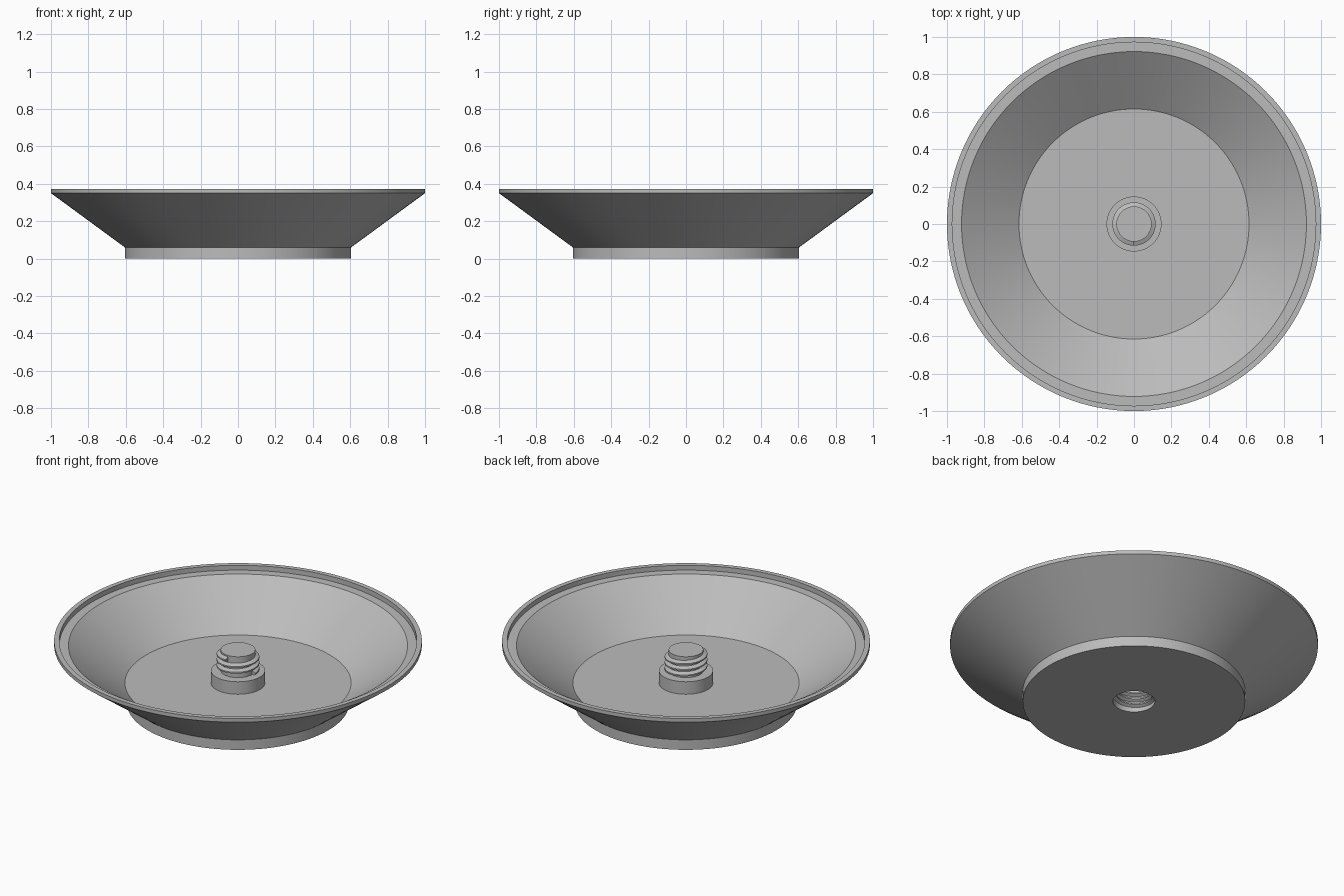
import bpy
import bmesh
from math import cos, sin, pi, radians

cube = bpy.data.objects.get("Cube")
if cube:
    bpy.data.objects.remove(cube, do_unlink=True)

# Single plain grey
grey = bpy.data.materials.new("plain grey")
grey.use_nodes = True
colour = (0.5, 0.5, 0.5, 1)
grey.diffuse_color = colour
grey.node_tree.nodes["Principled BSDF"].inputs["Base Color"].default_value = colour


def finish(bm, name, angle=30):
    bmesh.ops.recalc_face_normals(bm, faces=bm.faces)
    mesh = bpy.data.meshes.new(name)
    bm.to_mesh(mesh)
    bm.free()
    mesh.materials.append(grey)
    obj = bpy.data.objects.new(name, mesh)
    bpy.context.collection.objects.link(obj)
    bpy.ops.object.select_all(action="DESELECT")
    obj.select_set(True)
    bpy.context.view_layer.objects.active = obj
    bpy.ops.object.shade_smooth_by_angle(angle=radians(angle))
    return obj


def revolve(name, profile, segments=128):
    """Turn an (r, z) profile about z, capping both ends with a flat disc."""
    bm = bmesh.new()
    rings = [[bm.verts.new((r * cos(2 * pi * i / segments), r * sin(2 * pi * i / segments), z))
              for i in range(segments)] for r, z in profile]
    for a, b in zip(rings, rings[1:]):
        for i in range(segments):
            j = (i + 1) % segments
            bm.faces.new((a[i], a[j], b[j], b[i]))
    bm.faces.new(rings[0])
    bm.faces.new(rings[-1])
    return finish(bm, name)


def thread(name, root, crest, z0, turns, pitch, steps=48):
    """Sweep a trapezoid ridge along a helix, from root radius to crest radius."""
    bm = bmesh.new()
    section = [(root, -0.45), (crest, -0.12), (crest, 0.12), (root, 0.45)]
    rows = []
    for k in range(int(turns * steps) + 1):
        a = 2 * pi * k / steps
        z = z0 + pitch * k / steps
        rows.append([bm.verts.new((r * cos(a), r * sin(a), z + pitch * dz)) for r, dz in section])
    for p, q in zip(rows, rows[1:]):
        for i in range(4):
            j = (i + 1) % 4
            bm.faces.new((p[i], p[j], q[j], q[i]))
    bm.faces.new(rows[0])
    bm.faces.new(rows[-1])
    return finish(bm, name)


STUD, CREST, HOLE = 0.094, 0.116, 0.114
PITCH = 0.034

# Dish body: blind hole, foot, flared wall, stepped rim, floor, collar and stud
revolve("dish_body", [
    (HOLE, 0.16), (HOLE, 0), (0.605, 0), (0.605, 0.06),
    (1, 0.35), (1, 0.372), (0.972, 0.372), (0.972, 0.343), (0.922, 0.343),
    (0.615, 0.12), (0.147, 0.12), (0.147, 0.195), (STUD, 0.195), (STUD, 0.32),
])

# Screw threads on the stud and inside the hole
thread("stud_thread", STUD - 0.003, CREST, 0.205, 2.75, PITCH)
thread("hole_thread", HOLE + 0.003, STUD + 0.003, 0.02, 3.6, PITCH)
